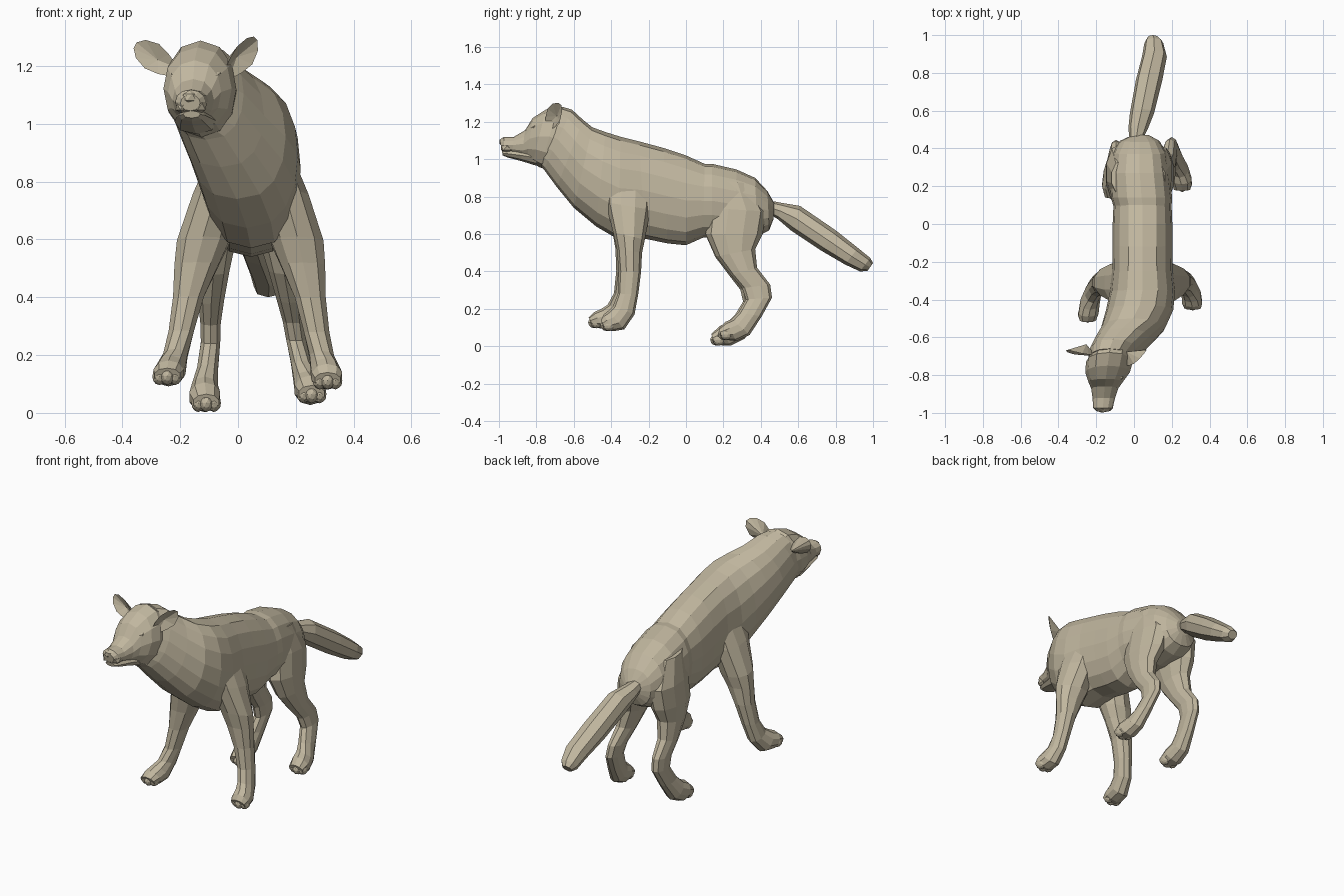
import bpy, bmesh, math
from mathutils import Vector, Matrix

fur = bpy.data.materials.new("fur")
fur.diffuse_color = (.53, .47, .345, 1)


def finish(name, bm):
    bmesh.ops.recalc_face_normals(bm, faces=bm.faces)
    me = bpy.data.meshes.new(name)
    bm.to_mesh(me)
    bm.free()
    me.materials.append(fur)
    ob = bpy.data.objects.new(name, me)
    bpy.context.collection.objects.link(ob)
    return ob


def loft(name, rings, sides=12, p=0.9):
    """Each ring: centre x, half width, then two opposite rim points (y, z)."""
    bm = bmesh.new()
    loops = []
    for cx, hw, ya, za, yb, zb in rings:
        a, b = Vector((cx, ya, za)), Vector((cx, yb, zb))
        mid, half = (a + b) / 2, (a - b) / 2
        loop = []
        for i in range(sides):
            t = 2 * math.pi * i / sides
            c, s = math.cos(t), math.sin(t)
            s = math.copysign(abs(s) ** p, s)
            loop.append(bm.verts.new(mid + half * c + Vector((hw * s, 0, 0))))
        loops.append(loop)
    for l0, l1 in zip(loops, loops[1:]):
        for i in range(sides):
            j = (i + 1) % sides
            bm.faces.new((l0[i], l0[j], l1[j], l1[i]))
    bm.faces.new(loops[0])
    bm.faces.new(loops[-1])
    return finish(name, bm)


def blob(name, loc, size, sub=1, rot=0.0):
    bm = bmesh.new()
    bmesh.ops.create_icosphere(bm, subdivisions=sub, radius=1)
    m = Matrix.Translation(loc) @ Matrix.Rotation(rot, 4, 'X') @ Matrix.Diagonal((*size, 1))
    bm.transform(m)
    return finish(name, bm)


# Torso and neck, rump to nape
loft("torso", [
    (.035, .045, .472, .765, .468, .68),
    (.03, .105, .435, .83, .445, .62),
    (.03, .142, .37, .90, .38, .585),
    (.03, .158, .27, .945, .26, .57),
    (.04, .162, .14, .975, .14, .58),
    (.045, .154, .10, .975, .09, .58),
    (.045, .158, 0, 1.02, 0, .54),
    (.045, .158, -.12, 1.06, -.10, .55),
    (.045, .16, -.25, 1.095, -.22, .575),
    (.045, .172, -.35, 1.12, -.36, .57),
    (.03, .178, -.43, 1.145, -.48, .64),
    (-.005, .17, -.50, 1.17, -.60, .74),
    (-.06, .15, -.55, 1.21, -.69, .85),
    (-.11, .13, -.61, 1.265, -.76, .945),
    (-.13, .112, -.66, 1.28, -.78, .965)], sides=16, p=.78)

# Skull and muzzle
loft("head", [
    (-.115, .11, -.62, 1.255, -.74, .95),
    (-.13, .124, -.68, 1.288, -.78, .955),
    (-.14, .118, -.75, 1.265, -.82, .98),
    (-.15, .092, -.82, 1.22, -.85, 1.0),
    (-.155, .072, -.86, 1.155, -.88, 1.01),
    (-.16, .059, -.92, 1.12, -.93, 1.03),
    (-.165, .052, -.975, 1.118, -.97, 1.035),
    (-.165, .034, -.995, 1.10, -.985, 1.045)])
loft("lower_jaw", [
    (-.145, .075, -.80, 1.05, -.80, .965),
    (-.155, .06, -.88, 1.05, -.88, .99),
    (-.16, .047, -.95, 1.05, -.95, 1.008),
    (-.16, .03, -.985, 1.045, -.98, 1.02)], sides=8)
blob("nose", (-.168, -.982, 1.092), (.03, .018, .024))
for s in (-1, 1):
    blob("brow", (-.147 + s * .062, -.81, 1.17), (.03, .025, .016), 1, .5)
    blob("lip", (-.162 + s * .03, -.955, 1.06), (.027, .04, .026))

# Ears: cupped leaf shapes
EAR = [(-.1, -.35), (.2, -.8), (.5, -1), (.8, -.75), (.97, -.3), (1, .15),
       (.85, .65), (.55, .95), (.25, .75), (-.1, .35)]


def ear(name, base, tip, normal, width):
    base, tip, n = Vector(base), Vector(tip), Vector(normal).normalized()
    along = tip - base
    side = along.cross(n).normalized() * width
    bm = bmesh.new()
    rim = [bm.verts.new(base + along * u + side * v + n * .012 * abs(v)) for u, v in EAR]
    inner = bm.verts.new(base + along * .45 - n * .018)
    outer = bm.verts.new(base + along * .35 - n * .05)
    for i in range(len(rim)):
        j = (i + 1) % len(rim)
        bm.faces.new((rim[i], rim[j], inner))
        bm.faces.new((rim[j], rim[i], outer))
    return finish(name, bm)


ear("left_ear", (-.225, -.69, 1.185), (-.355, -.665, 1.275), (-.4, -1, .3), .05)
ear("right_ear", (-.035, -.73, 1.175), (.062, -.67, 1.295), (.8, -.7, -.1), .054)

# Tail
loft("tail", [
    (.01, .032, .44, .78, .44, .71),
    (.022, .052, .52, .765, .49, .68),
    (.042, .064, .61, .75, .56, .62),
    (.08, .07, .80, .62, .725, .51),
    (.108, .066, .92, .525, .85, .437),
    (.105, .05, .985, .472, .93, .40),
    (.10, .03, 1.0, .445, .97, .402)], sides=8, p=.8)

# Legs, shoulder or hip down to toe
FRONT = [
    (.12, .05, -.43, .95, -.18, .92),
    (.16, .088, -.43, .77, -.19, .73),
    (.205, .095, -.39, .61, -.22, .57),
    (.225, .080, -.37, .52, -.235, .50),
    (.25, .056, -.36, .40, -.24, .40),
    (.272, .046, -.365, .28, -.255, .28),
    (.29, .044, -.39, .215, -.275, .17),
    (.303, .053, -.415, .19, -.33, .09),
    (.308, .055, -.44, .17, -.39, .08),
    (.31, .046, -.455, .14, -.43, .088)]
HIND = [
    (.10, .066, .15, .89, .34, .87),
    (.12, .084, .12, .74, .43, .72),
    (.142, .074, .105, .60, .41, .60),
    (.16, .058, .16, .48, .37, .52),
    (.178, .047, .24, .38, .38, .42),
    (.19, .037, .30, .31, .45, .33),
    (.20, .035, .32, .25, .46, .26),
    (.22, .038, .28, .18, .405, .16),
    (.24, .048, .245, .145, .34, .06),
    (.25, .056, .21, .13, .27, .027),
    (.255, .046, .175, .095, .195, .037)]


def leg(name, rings, mirror=None, dy=0, dz=0):
    """mirror = sum of right and left x at (top, toe); dy, dz shift the toe."""
    out = []
    for i, (cx, hw, ya, za, yb, zb) in enumerate(rings):
        t = i / (len(rings) - 1)
        if mirror:
            cx = mirror[0] + (mirror[1] - mirror[0]) * t - cx
        y, z = dy * t * t, dz * t * t
        out.append((cx, hw, ya + y, za + z, yb + y, zb + z))
    loft(name, out, sides=10)
    # Toes
    cx, _, ya, za, yb, zb = out[-1]
    for k in (-1, 0, 1):
        blob(name + "_toe", (cx + k * .027, (ya + yb) / 2 + .018 + .012 * abs(k), (za + zb) / 2 - .002),
             (.025, .034, .031), 2)


leg("front_right_leg", FRONT)
leg("front_left_leg", FRONT, (.09, .065), -.065, .015)
leg("hind_right_leg", HIND)
leg("hind_left_leg", HIND, (.045, .145), -.04, -.03)
